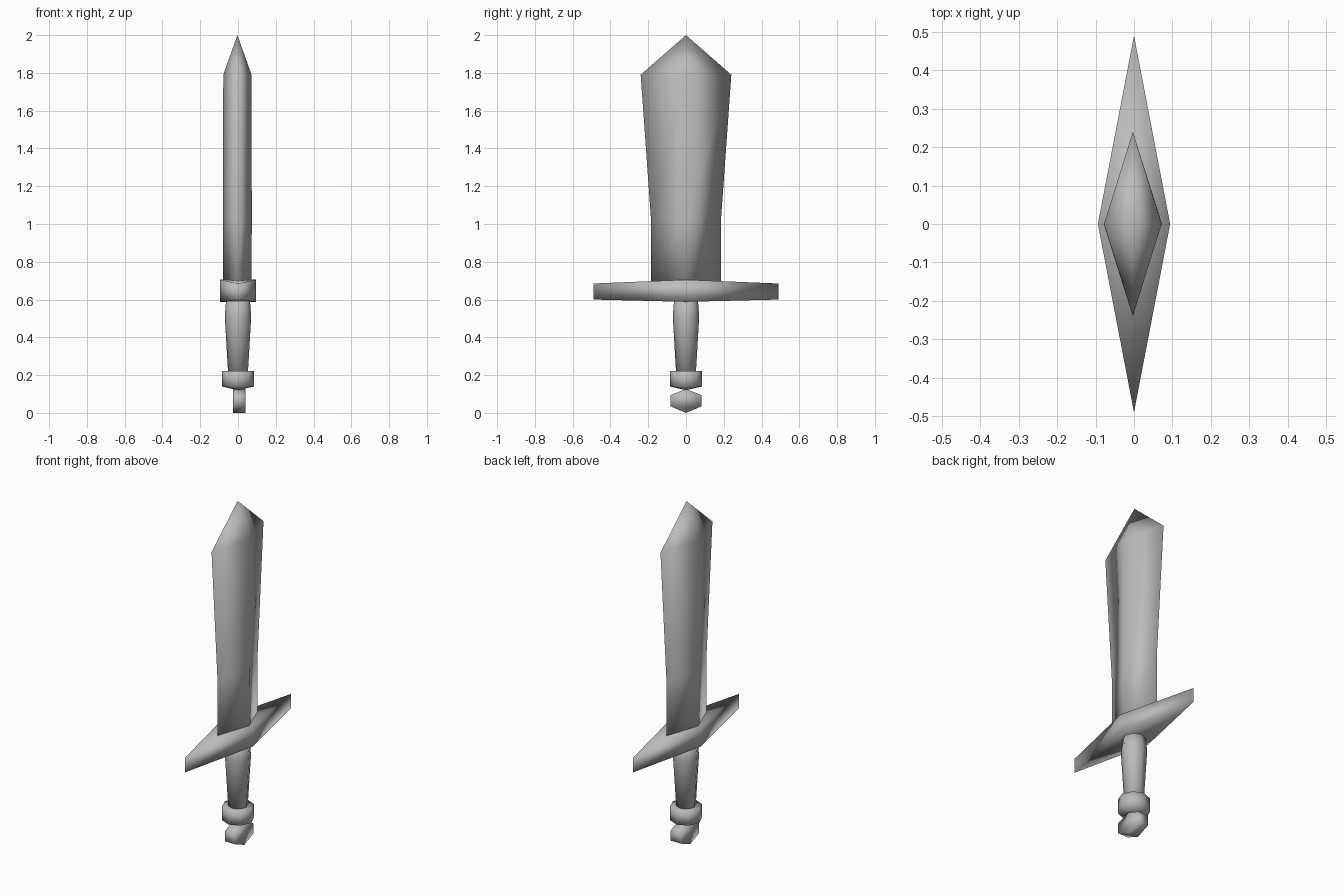
import bpy
import bmesh
import math

cube = bpy.data.objects.get("Cube")
if cube:
    bpy.data.objects.remove(cube, do_unlink=True)

# Single grey metal
metal = bpy.data.materials.new("grey metal")
metal.use_nodes = True
GREY = (0.5, 0.5, 0.5, 1)
metal.diffuse_color = GREY
metal.node_tree.nodes["Principled BSDF"].inputs["Base Color"].default_value = GREY


def loft(name, rings, smooth=True):
    """Skin equal-sized rings; a one-point ring closes an end to an apex."""
    bm = bmesh.new()
    loops = [[bm.verts.new(p) for p in ring] for ring in rings]
    for a, b in zip(loops, loops[1:]):
        n = max(len(a), len(b))
        for i in range(n):
            j = (i + 1) % n
            if len(b) == 1:
                bm.faces.new((a[i], a[j], b[0]))
            elif len(a) == 1:
                bm.faces.new((a[0], b[j], b[i]))
            else:
                bm.faces.new((a[i], a[j], b[j], b[i]))
    for end in (loops[0], loops[-1]):
        if len(end) > 1:
            bm.faces.new(end)
    bmesh.ops.recalc_face_normals(bm, faces=bm.faces)
    for f in bm.faces:
        f.smooth = smooth
    mesh = bpy.data.meshes.new(name)
    bm.to_mesh(mesh)
    bm.free()
    mesh.materials.append(metal)
    obj = bpy.data.objects.new(name, mesh)
    bpy.context.collection.objects.link(obj)
    return obj


def diamond(hx, hy, z_side, z_tip=None, cx=0.0):
    """Four-cornered ring; the tips along y may sit at another height."""
    zt = z_side if z_tip is None else z_tip
    return [(cx + hx, 0, z_side), (cx, hy, zt), (cx - hx, 0, z_side), (cx, -hy, zt)]


def octagon(r, z):
    return [(r * math.cos(i * math.pi / 4), r * math.sin(i * math.pi / 4), z)
            for i in range(8)]


# Blade: diamond section, flaring towards the pointed end
loft("blade", [diamond(0.075, 0.185, 0.66, cx=-0.003),
               diamond(0.076, 0.185, 1.02, cx=-0.003),
               diamond(0.075, 0.24, 1.79, cx=-0.003),
               [(-0.003, 0, 2.0)]])

# Crossguard: long diamond, slightly thicker in the middle
loft("crossguard", [diamond(0.094, 0.49, 0.588, 0.60),
                    diamond(0.094, 0.49, 0.705, 0.685)])

# Grip: tapers down to the collar
loft("grip", [octagon(0.05, 0.17), octagon(0.07, 0.51), octagon(0.063, 0.60)])

# Collar: ring with a shallow pointed underside
loft("collar", [[(0, 0, 0.12)], octagon(0.085, 0.14), octagon(0.085, 0.222)])

# Pommel: hexagonal prism lying along x
profile = [(0, 0), (0.083, 0.035), (0.083, 0.094),
           (0, 0.126), (-0.083, 0.094), (-0.083, 0.035)]
loft("pommel", [[(x + 0.007, y, z) for y, z in profile] for x in (-0.034, 0.034)])
